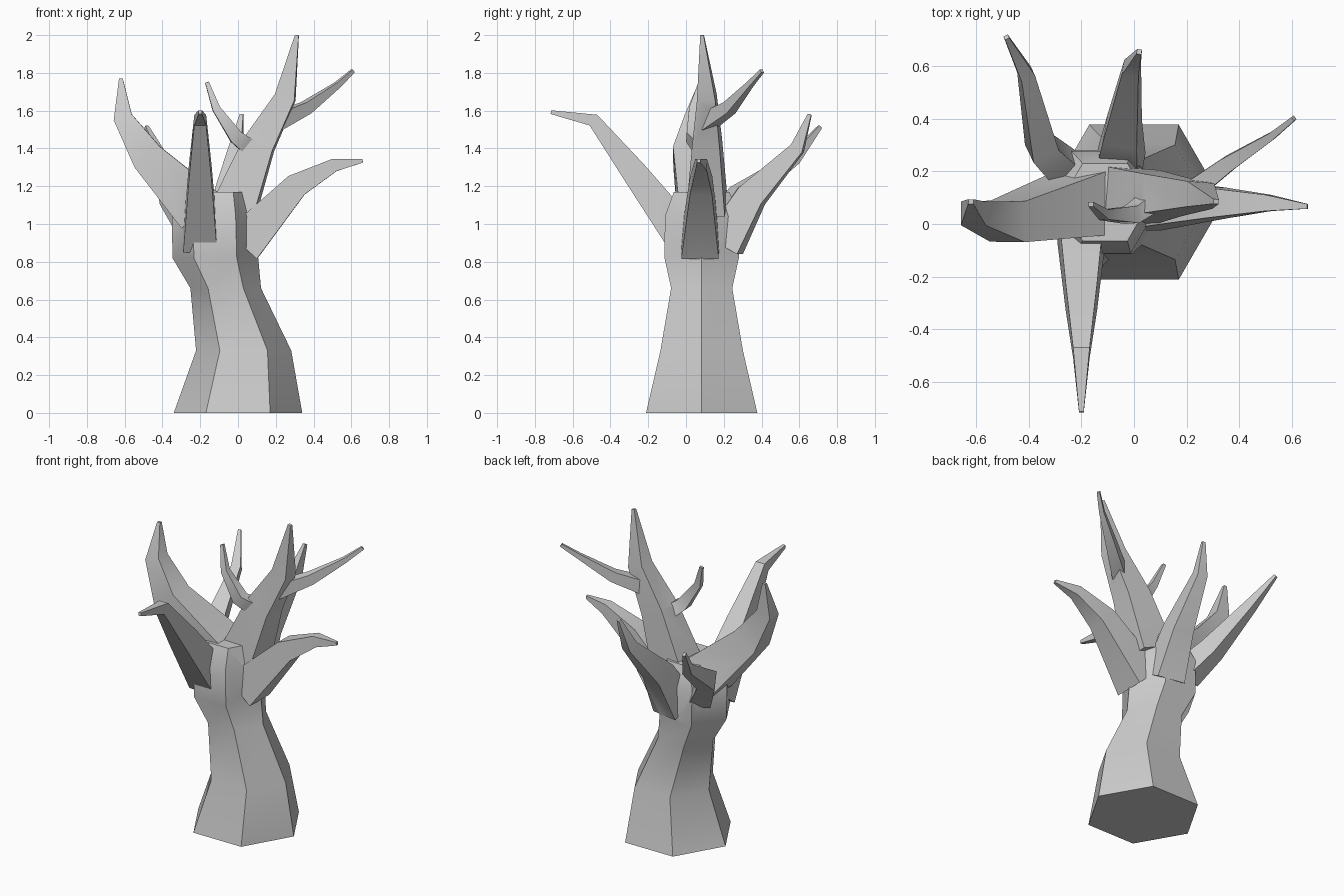
import bpy, bmesh, math
from mathutils import Vector

if "Cube" in bpy.data.objects:
    bpy.data.objects.remove(bpy.data.objects["Cube"])


def skin(name, rings):
    """Closed mesh through rings of equal point count."""
    bm = bmesh.new()
    vs = [[bm.verts.new(p) for p in r] for r in rings]
    n = len(rings[0])
    for a, b in zip(vs, vs[1:]):
        for i in range(n):
            j = (i + 1) % n
            bm.faces.new((a[i], a[j], b[j], b[i]))
    bm.faces.new(vs[0][::-1])
    bm.faces.new(vs[-1])
    bmesh.ops.recalc_face_normals(bm, faces=bm.faces)
    me = bpy.data.meshes.new(name)
    bm.to_mesh(me)
    bm.free()
    ob = bpy.data.objects.new(name, me)
    bpy.context.collection.objects.link(ob)
    return ob


def branch(name, radius, *path):
    """Four-sided limb along a path, tapering by length to a thin tip."""
    pts = [Vector(p) for p in path]
    d = pts[-1] - pts[0]
    side = Vector((d.y, -d.x, 0)).normalized()
    steps = [(b - a).length for a, b in zip(pts, pts[1:])]
    rings = []
    for i, p in enumerate(pts):
        t = pts[min(i + 1, len(pts) - 1)] - pts[max(i - 1, 0)]
        up = side.cross(t).normalized()
        left = sum(steps[i:]) / sum(steps)
        r = max(radius * left ** 0.7, 0.01)
        rings.append([p + r * (a * 0.9 * side + b * up)
                      for a, b in ((1, 1), (-1, 1), (-1, -1), (1, -1))])
    return skin(name, rings)


def hexagon(x, r, z):
    """Level six-sided ring of the trunk."""
    return [(x + r * math.cos(i * math.pi / 3),
             0.083 + r * math.sin(i * math.pi / 3), z) for i in range(6)]


# leaning trunk: centre x, radius, height
tree = skin("tree_trunk", [hexagon(*p) for p in (
    (0, 0.34, 0), (0.03, 0.252, 0.33), (-0.065, 0.187, 0.66),
    (-0.12, 0.227, 0.82), (-0.125, 0.225, 1.04), (-0.11, 0.17, 1.17))])

limbs = [
    branch("left_branch", 0.135, (-0.2, 0.08, 1.07), (-0.48, 0.01, 1.355),
           (-0.61, 0.04, 1.565), (-0.62, 0.085, 1.77)),
    branch("front_branch", 0.1, (-0.2, 0, 0.91), (-0.2, -0.275, 1.275),
           (-0.2, -0.49, 1.55), (-0.2, -0.715, 1.592)),
    branch("right_branch", 0.11, (0.02, 0.075, 0.89), (0.31, 0.08, 1.205),
           (0.51, 0.08, 1.312), (0.66, 0.067, 1.335)),
    branch("upper_branch", 0.115, (-0.02, 0.11, 1.08), (0.11, 0.11, 1.42),
           (0.25, 0.11, 1.67), (0.312, 0.085, 2)),
    branch("upper_fork", 0.045, (0.2, 0.11, 1.54), (0.36, 0.23, 1.615),
           (0.525, 0.335, 1.735), (0.608, 0.402, 1.81)),
    branch("inner_twig", 0.045, (0.07, 0.09, 1.4), (-0.01, 0.035, 1.46),
           (-0.115, 0.035, 1.61), (-0.164, 0.075, 1.75)),
    branch("back_branch", 0.1, (-0.06, 0.2, 0.89), (-0.045, 0.35, 1.15),
           (-0.01, 0.59, 1.4), (0.02, 0.655, 1.58)),
    branch("back_left_branch", 0.075, (-0.23, 0.18, 0.98), (-0.35, 0.29, 1.15),
           (-0.41, 0.57, 1.345), (-0.485, 0.71, 1.515)),
]

# merge the limbs into the trunk
bpy.context.view_layer.objects.active = tree
tree.select_set(True)
for limb in limbs:
    m = tree.modifiers.new(limb.name, 'BOOLEAN')
    m.operation = 'UNION'
    m.solver = 'EXACT'
    m.object = limb
    bpy.ops.object.modifier_apply(modifier=m.name)
    bpy.data.objects.remove(limb)
bpy.ops.object.shade_smooth_by_angle(angle=math.radians(30))
